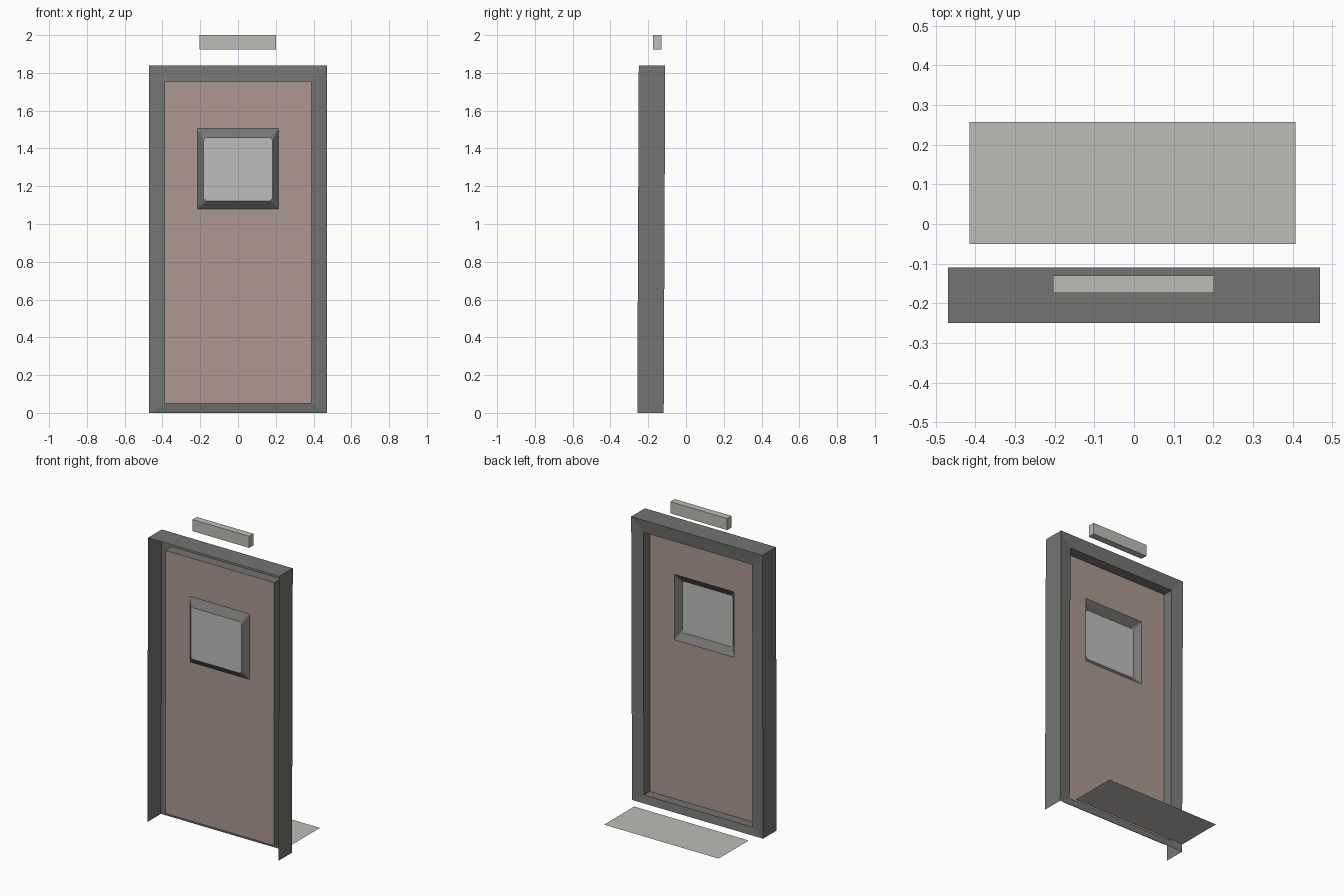
import bpy
import bmesh

if "Cube" in bpy.data.objects:
    bpy.data.objects.remove(bpy.data.objects["Cube"], do_unlink=True)


def material(name, rgb):
    m = bpy.data.materials.new(name)
    m.use_nodes = True
    color = (*rgb, 1)
    m.diffuse_color = color
    bsdf = m.node_tree.nodes["Principled BSDF"]
    bsdf.inputs["Base Color"].default_value = color
    bsdf.inputs["Roughness"].default_value = 0.8
    return m


dark_grey = material("dark grey metal", (0.175, 0.178, 0.17))
door_pink = material("dusty pink paint", (0.42, 0.31, 0.28))
pale_glass = material("pale grey glass", (0.51, 0.515, 0.5))
warm_grey = material("warm light grey", (0.51, 0.505, 0.475))


def finish(name, bm, mat):
    bmesh.ops.remove_doubles(bm, verts=bm.verts, dist=0.0001)
    mesh = bpy.data.meshes.new(name)
    bm.to_mesh(mesh)
    bm.free()
    mesh.materials.append(mat)
    obj = bpy.data.objects.new(name, mesh)
    bpy.context.collection.objects.link(obj)
    return obj


def loop(half, low, high, y_low, y_high, cut=0.0):
    """Eight-point upright loop; cut trims its corners (0 keeps a rectangle).
    Order: bottom, right, top, left as seen from the front."""
    def y(z):
        return y_low + (y_high - y_low) * (z - low) / (high - low)
    pts = [(-half + cut, low), (half - cut, low), (half, low + cut), (half, high - cut),
           (half - cut, high), (-half + cut, high), (-half, high - cut), (-half, low + cut)]
    return [(x, y(z), z) for x, z in pts]


def bridge(bm, outer, inner, skip=()):
    """Join two loops with a strip of faces, dropping degenerate corners."""
    for i in range(8):
        if i in skip:
            continue
        j = (i + 1) % 8
        pts = []
        for p in (outer[i], outer[j], inner[j], inner[i]):
            if p not in pts:
                pts.append(p)
        if len(pts) > 2:
            bm.faces.new([bm.verts.new(p) for p in pts])


# Key loops shared by the frame, door and window
FRONT, BACK, DOOR, GLASS = -0.25, -0.11, -0.187, -0.223
frame_front = loop(0.47, 0, 1.84, FRONT - 0.008, FRONT)
frame_back = loop(0.47, 0, 1.84, BACK - 0.008, BACK)
jamb_back = loop(0.39, 0.05, 1.755, BACK - 0.016, BACK - 0.01)
jamb_front = loop(0.39, 0.05, 1.755, DOOR, DOOR)
window_outer = loop(0.215, 1.08, 1.505, DOOR, DOOR)
window_inner = loop(0.182, 1.123, 1.457, GLASS, GLASS, 0.015)

# Outer casing, open at the front and along the bottom
bm = bmesh.new()
bridge(bm, frame_back, frame_front, skip=(0,))
finish("frame_casing", bm, dark_grey)

# Mitred border facing the back, turning in to the jamb
bm = bmesh.new()
bridge(bm, jamb_back, frame_back)
bridge(bm, jamb_front, jamb_back)
finish("frame_border_and_jamb", bm, dark_grey)

# Door panel with the window opening
bm = bmesh.new()
bridge(bm, jamb_front, window_outer)
finish("door_panel", bm, door_pink)

# Sloped window surround, standing forward of the door
bm = bmesh.new()
bridge(bm, window_outer, window_inner)
finish("window_surround", bm, dark_grey)

# Window pane
bm = bmesh.new()
bm.faces.new([bm.verts.new(p) for p in window_inner])
finish("window_pane", bm, pale_glass)


# Bar floating above the frame
def box(name, x0, x1, y0, y1, z0, z1, mat):
    bm = bmesh.new()
    bmesh.ops.create_cube(bm, size=1)
    for v in bm.verts:
        v.co = (x1 if v.co.x > 0 else x0, y1 if v.co.y > 0 else y0, z1 if v.co.z > 0 else z0)
    return finish(name, bm, mat)


box("overhead_bar", -0.204, 0.202, -0.174, -0.13, 1.925, 2.0, warm_grey)

# Thin floor sheet behind the door
bm = bmesh.new()
sheet = [(-0.415, -0.05), (0.407, -0.05), (0.407, 0.258), (-0.415, 0.258)]
bm.faces.new([bm.verts.new((x, y, 0)) for x, y in sheet])
finish("floor_mat", bm, warm_grey)
